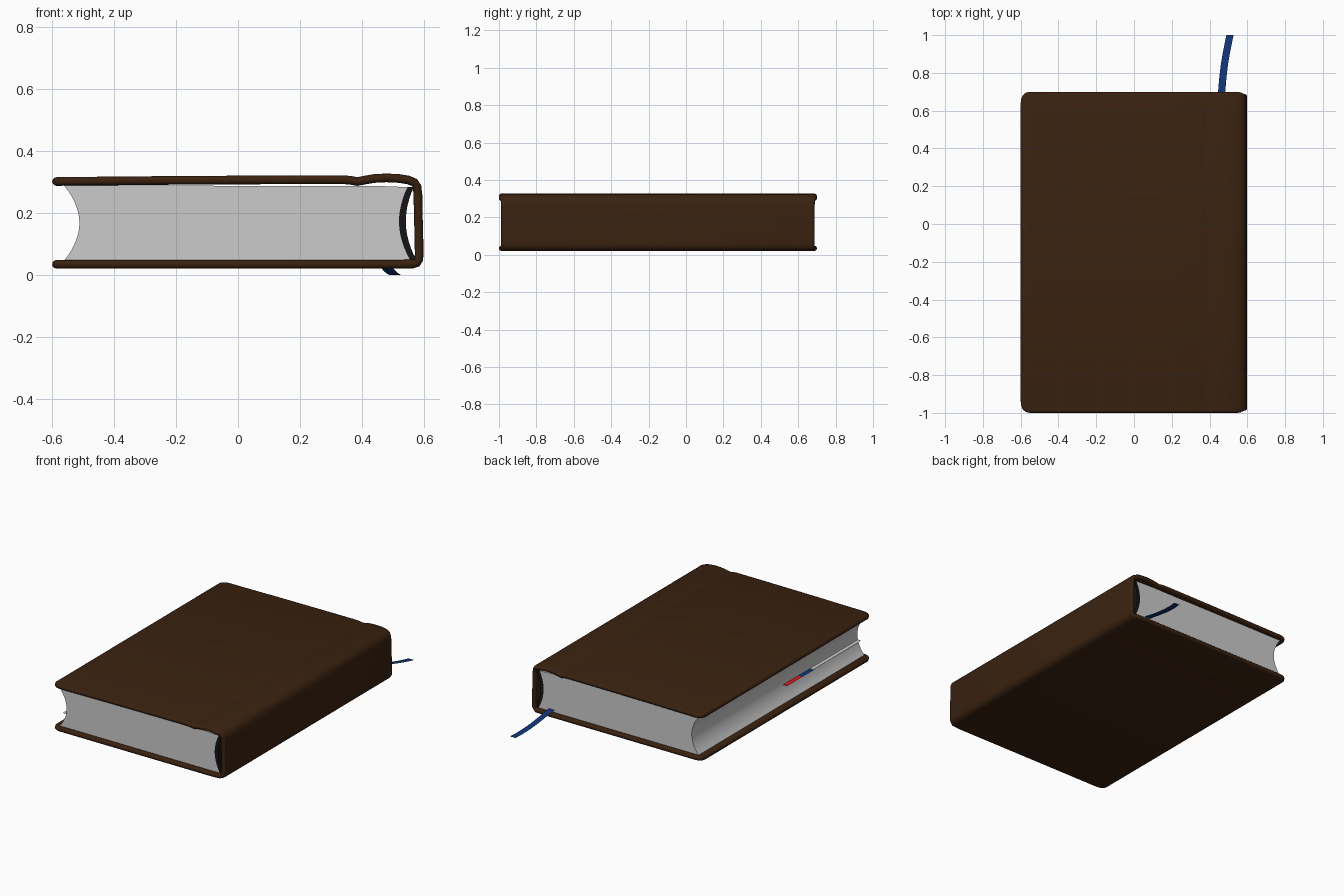
import bpy, math
from mathutils import Vector

if "Cube" in bpy.data.objects:
    bpy.data.objects.remove(bpy.data.objects["Cube"])


def material(name, rgb):
    m = bpy.data.materials.new(name)
    m.diffuse_color = (*rgb, 1)
    m.use_nodes = True
    m.node_tree.nodes["Principled BSDF"].inputs["Base Color"].default_value = m.diffuse_color
    return m


def make(name, verts, faces, mat=None, smooth=True):
    me = bpy.data.meshes.new(name)
    me.from_pydata(verts, [], faces)
    ob = bpy.data.objects.new(name, me)
    bpy.context.collection.objects.link(ob)
    if mat:
        me.materials.append(mat)
    bpy.ops.object.select_all(action='DESELECT')
    ob.select_set(True)
    bpy.context.view_layer.objects.active = ob
    bpy.ops.object.mode_set(mode='EDIT')
    bpy.ops.mesh.select_all(action='SELECT')
    bpy.ops.mesh.normals_make_consistent(inside=False)
    bpy.ops.object.mode_set(mode='OBJECT')
    if smooth:
        bpy.ops.object.shade_smooth_by_angle(angle=math.radians(35))
    return ob


def prism(name, outline, y0, y1, mat=None):
    """Extrude an xz outline along y."""
    n = len(outline)
    verts = [(x, y, z) for y in (y0, y1) for x, z in outline]
    faces = [(i, (i + 1) % n, (i + 1) % n + n, i + n) for i in range(n)]
    faces += [tuple(range(n)), tuple(range(2 * n - 1, n - 1, -1))]
    return make(name, verts, faces, mat)


def arc(x_end0, z0, x_mid, z1, x_end1, n=12):
    """Bowed page edge from z0 to z1."""
    pts = []
    for i in range(n + 1):
        t = i / n
        base = x_end0 + (x_end1 - x_end0) * t
        bow = x_mid - (x_end0 + x_end1) / 2
        pts.append((base + bow * math.sin(math.pi * t) ** 0.85, z0 + (z1 - z0) * t))
    return pts


brown = material("leather", (0.042, 0.016, 0.005))
black = material("binding", (0.008, 0.008, 0.008))
blue = material("ribbon_blue", (0.005, 0.035, 0.19))
red = material("tab_red", (0.7, 0.01, 0.01))

# Wrap-around cover: rounded slab swept along the book's end profile
T = 0.014
R = 0.05
path = [(-0.586, 0.302), (-0.575, 0.302), (-0.56, 0.303), (-0.535, 0.303),
        (-0.4, 0.304), (-0.2, 0.306), (0, 0.307), (0.2, 0.308), (0.34, 0.308),
        (0.365, 0.306), (0.385, 0.302), (0.405, 0.306), (0.44, 0.312),
        (0.48, 0.314), (0.52, 0.312), (0.55, 0.307), (0.57, 0.299), (0.578, 0.286),
        (0.581, 0.26), (0.582, 0.2), (0.584, 0.13), (0.585, 0.07), (0.584, 0.05),
        (0.578, 0.04), (0.565, 0.036), (0.5, 0.035), (0, 0.035), (-0.535, 0.035),
        (-0.56, 0.035), (-0.575, 0.035), (-0.586, 0.035)]
P = [Vector((x, 0, z)) for x, z in path]
rings = []
steps = [0, 30, 60, 85]
for i, p in enumerate(P):
    d = (P[min(i + 1, len(P) - 1)] - P[max(i - 1, 0)]).normalized()
    if i == 0:
        rings += [(p - d * T * math.sin(math.radians(a)), d, T * math.cos(math.radians(a)))
                  for a in reversed(steps)]
    elif i == len(P) - 1:
        rings += [(p + d * T * math.sin(math.radians(a)), d, T * math.cos(math.radians(a)))
                  for a in steps]
    else:
        rings.append((p, d, T))
verts, faces, K = [], [], 7
for p, d, t in rings:
    nrm = Vector((-d.z, 0, d.x))
    dist = p.x + 0.6
    inset = R - math.sqrt(max(0, R * R - (R - dist) ** 2)) if dist < R else 0
    if p.x > 0.56:
        inset = 0.012 * min(1, (p.x - 0.56) / 0.02)
    for side, yc in ((1, 0.70 - T - inset), (-1, -1.0 + T + inset)):
        for k in range(K):
            a = math.pi * (k / (K - 1) - 0.5) * side
            q = p + nrm * t * math.sin(a)
            verts.append((q.x, yc + side * t * math.cos(a), q.z))
N = 2 * K
# order each ring as a closed loop: far end upwards, then near end downwards
for r in range(len(rings) - 1):
    for k in range(N):
        k2 = (k + 1) % N
        faces.append((r * N + k, r * N + k2, (r + 1) * N + k2, (r + 1) * N + k))
faces += [tuple(range(N)), tuple(range((len(rings) - 1) * N, len(rings) * N))]
make("cover", verts, faces, brown)

# Page block with hollow fore edge and bowed back
Y0, Y1 = -0.975, 0.675
fore = arc(-0.562, 0.047, -0.512, 0.289, -0.562)
back = arc(0.557, 0.047, 0.520, 0.284, 0.548)
prism("pages", fore + [(0.45, 0.288)] + back[::-1], Y0, Y1)

# Dark binding strip glued to the back of the pages
outer = arc(0.577, 0.047, 0.542, 0.284, 0.568)
prism("binding_strip", back + outer[::-1], Y0, Y1, black)


# Ribbon bookmark trailing out of the far end
def strip(name, pts, w, mat):
    v = [(x + s * w / 2, y, z) for x, y, z in pts for s in (-1, 1)]
    f = [(2 * i, 2 * i + 1, 2 * i + 3, 2 * i + 2) for i in range(len(pts) - 1)]
    return make(name, v, f, mat)


strip("ribbon", [(0.462, 0.64, 0.068), (0.464, 0.7, 0.061), (0.470, 0.77, 0.044),
                 (0.478, 0.84, 0.028), (0.488, 0.90, 0.015), (0.498, 0.95, 0.006),
                 (0.508, 1.0, 0.0)], 0.038, blue)

# Marker tabs and one loose leaf peeking out of the fore edge
for name, y0, y1, w, mat in (("red_tab", -0.38, -0.23, 0.06, red),
                             ("blue_tab", -0.50, -0.38, 0.06, blue),
                             ("loose_leaf", Y0, -0.50, 0.05, None)):
    strip(name, [(-0.515, y0, 0.135), (-0.515, y1, 0.135)], w, mat)
